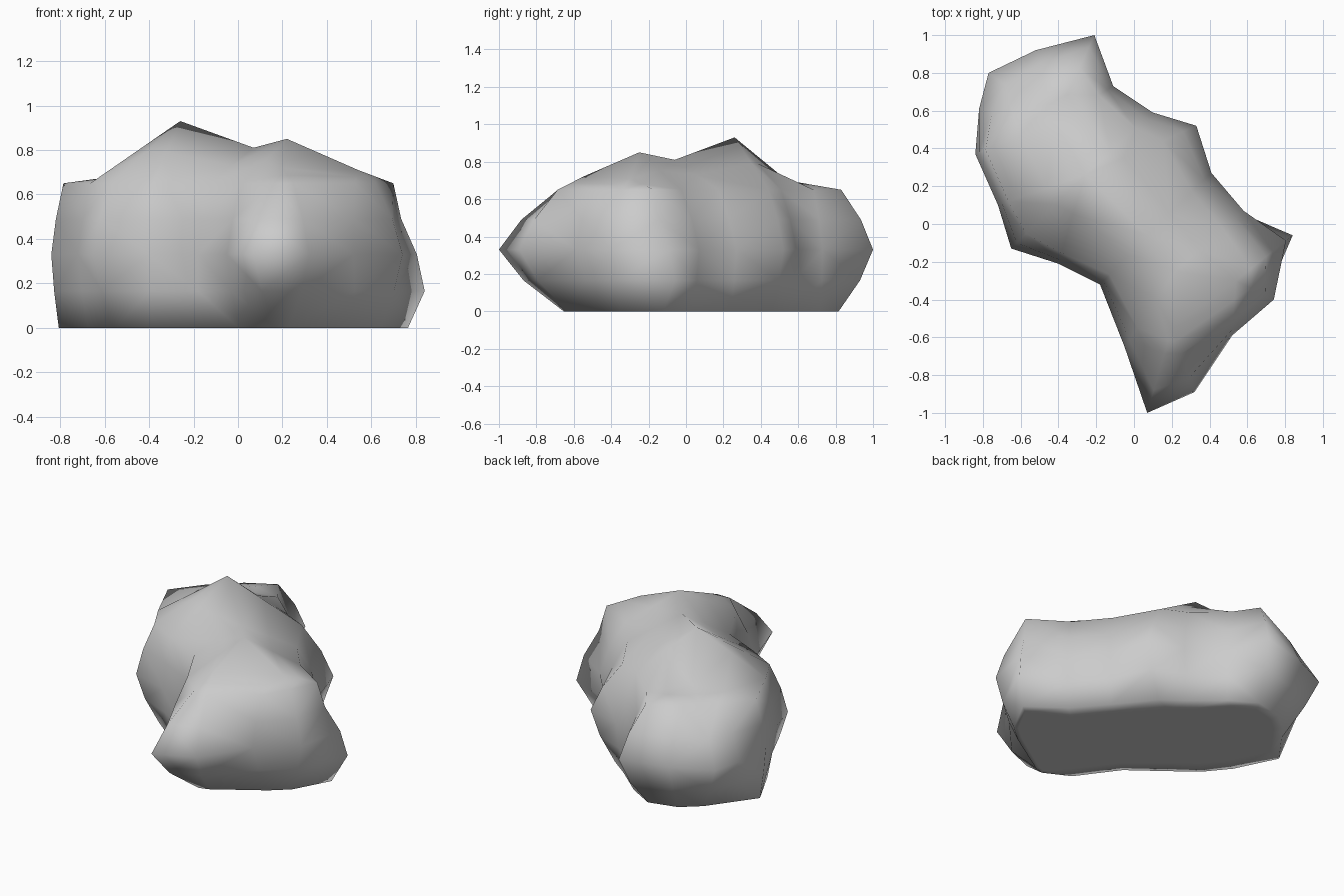
import bpy
import bmesh
from mathutils import Vector

if "Cube" in bpy.data.objects:
    bpy.data.objects.remove(bpy.data.objects["Cube"], do_unlink=True)

# Crest of the boulder: back shelf, both humps, front end, and the side spur
crest = [Vector(p) for p in (
    (-.42, .54, .7), (-.26, .26, .93), (.07, -.06, .81),
    (.22, -.25, .85), (.2, -.55, .72), (.54, -.3, .71))]

# Widest outline: x, y, crest point it leans to, inset at the base, inset at the shoulder
outline = [
    (-.21, 1, 0, .4, .37), (-.11, .73, 0, .05, .25), (.1, .59, 1, .1, .25),
    (.33, .52, 1, .23, .3), (.41, .27, 2, .1, .3), (.58, .07, 3, .1, .3),
    (.84, -.06, 5, .25, .47), (.74, -.4, 5, .5, .6), (.52, -.59, 5, .5, .3),
    (.32, -.89, 4, .75, .6), (.07, -1, 4, .77, .7), (-.05, -.65, 3, .2, .25),
    (-.18, -.32, 2, 0, .2), (-.4, -.21, 1, .1, .12), (-.65, -.13, 1, .25, .2),
    (-.72, .1, 1, .1, .12), (-.84, .37, 0, .08, .13), (-.82, .61, 0, .4, .45),
    (-.77, .8, 0, .5, .65), (-.52, .92, 0, .4, .5)]
SPUR = 6


def ring(bm, place):
    """Add one closed contour, placing each outline point by a rule."""
    verts = []
    for x, y, lean, base, shoulder in outline:
        verts.append(bm.verts.new(place(Vector((x, y, 0)), crest[lean], base, shoulder)))
    return verts


def underside(rim, top, base, shoulder):
    """Contour just inside the ground edge."""
    spot = rim.lerp(top, base + .25 * (1 - base))
    spot.z = 0
    return spot


def lower(height, base_part, shoulder_part):
    """Contour on the side wall at a fixed height."""
    def place(rim, top, base, shoulder):
        spot = rim.lerp(top, base * base_part + shoulder * shoulder_part)
        spot.z = height
        return spot
    return place


def upper(part):
    """Contour climbing from the shoulder to the crest."""
    def place(rim, top, base, shoulder):
        spot = rim.lerp(top, shoulder)
        spot.z = .65
        return spot.lerp(top, part)
    return place


# Stack the contours
bm = bmesh.new()
rules = [underside, lower(0, 1, 0), lower(.165, .38, 0), lower(.33, 0, 0),
         lower(.49, 0, .38), upper(0), upper(.5), upper(1)]
rings = [ring(bm, rule) for rule in rules]

# The spur is widest low down
tip = rings[3][SPUR].co.copy()
shoulder_point = rings[5][SPUR].co.copy()
for contour, part in zip(rings[2:5], (0, .25, .75)):
    contour[SPUR].co.xy = tip.lerp(shoulder_point, part).xy

# Skin the contours, then close the ground face and the crest
count = len(outline)
bm.faces.new(rings[0])
for low, high in zip(rings, rings[1:]):
    for i in range(count):
        j = (i + 1) % count
        bm.faces.new((low[i], low[j], high[j], high[i]))
bmesh.ops.remove_doubles(bm, verts=bm.verts, dist=.001)
bmesh.ops.holes_fill(bm, edges=[e for e in bm.edges if e.is_boundary], sides=4)
bmesh.ops.triangulate(bm, faces=bm.faces)
bmesh.ops.recalc_face_normals(bm, faces=bm.faces)

mesh = bpy.data.meshes.new("boulder")
bm.to_mesh(mesh)
bm.free()
boulder = bpy.data.objects.new("boulder", mesh)
bpy.context.collection.objects.link(boulder)

# Plain stone colour
stone = bpy.data.materials.new("grey stone")
stone.use_nodes = True
colour = (.6, .6, .6, 1)
stone.diffuse_color = colour
stone.node_tree.nodes["Principled BSDF"].inputs["Base Color"].default_value = colour
mesh.materials.append(stone)

# Soft shading all over
bpy.context.view_layer.objects.active = boulder
boulder.select_set(True)
bpy.ops.object.shade_smooth()
